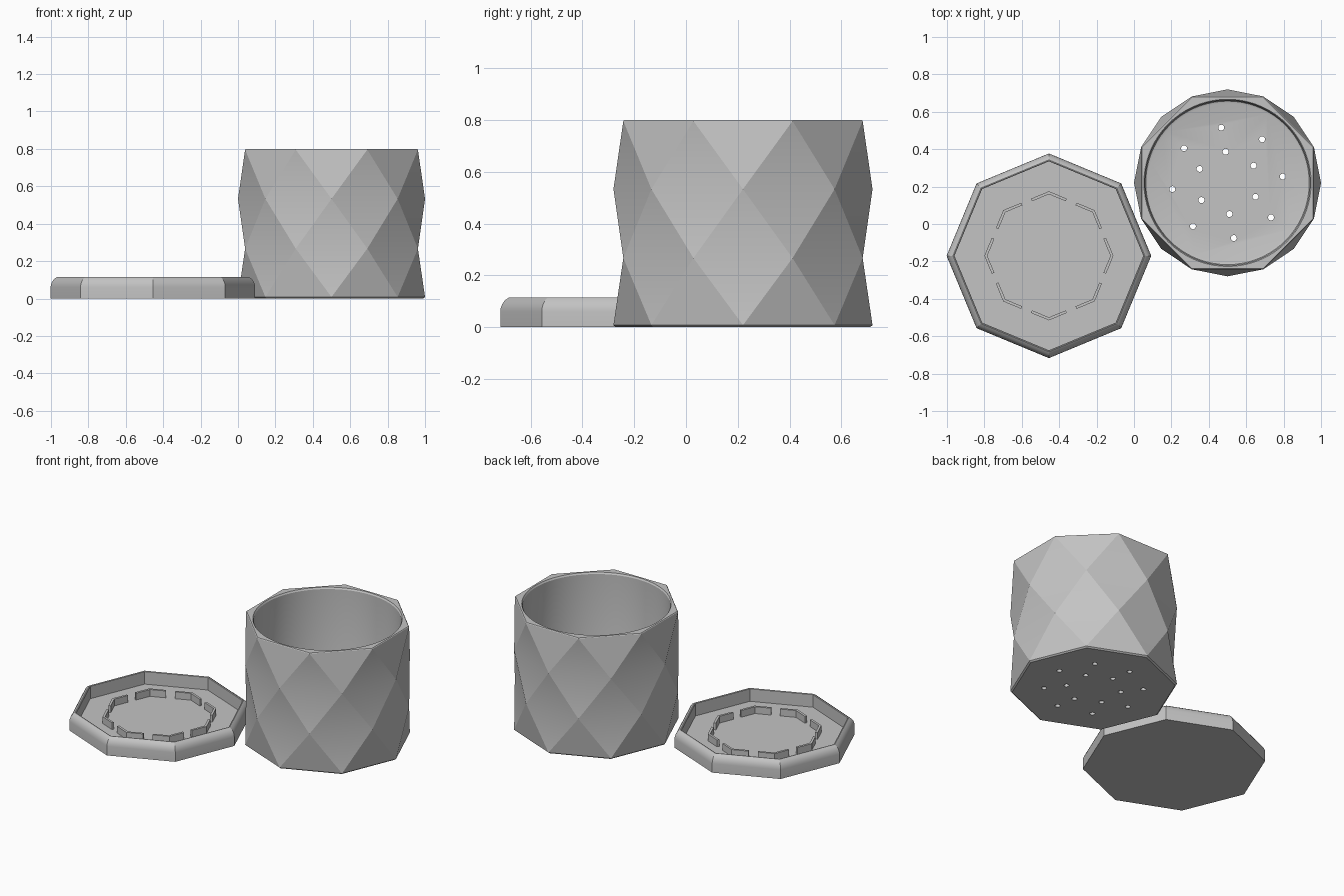
import bpy, bmesh, math
from mathutils import Matrix, Vector

if "Cube" in bpy.data.objects:
    bpy.data.objects.remove(bpy.data.objects["Cube"])

grey = bpy.data.materials.new("light_grey")
grey.diffuse_color = (0.55, 0.55, 0.55, 1)
grey.use_nodes = True
grey.node_tree.nodes["Principled BSDF"].inputs["Base Color"].default_value = grey.diffuse_color
POT = (0.5, 0.22)
TRAY = (-0.455, -0.17)


def polar(r, deg, z):
    a = math.radians(deg)
    return Vector((r * math.cos(a), r * math.sin(a), z))


def finish(name, bm, centre, angle=None):
    """Turn a bmesh into a placed, shaded object."""
    bmesh.ops.recalc_face_normals(bm, faces=bm.faces)
    me = bpy.data.meshes.new(name)
    bm.to_mesh(me)
    bm.free()
    ob = bpy.data.objects.new(name, me)
    ob.location = (*centre, 0)
    bpy.context.collection.objects.link(ob)
    me.materials.append(grey)
    if angle:
        shade(ob, angle)
    return ob


def shade(ob, angle):
    bpy.ops.object.select_all(action='DESELECT')
    ob.select_set(True)
    bpy.context.view_layer.objects.active = ob
    bpy.ops.object.shade_smooth_by_angle(angle=math.radians(angle))


def octagon_stack(rings):
    """Closed solid through octagons (radius, z, rotation); twisted pairs become triangles."""
    bm = bmesh.new()
    loops = [[bm.verts.new(polar(r, rot + 45 * i, z)) for i in range(8)] for r, z, rot in rings]
    for (a, ra), (b, rb) in zip(zip(loops, rings), zip(loops[1:], rings[1:])):
        for i in range(8):
            j = (i + 1) % 8
            if ra[2] == rb[2]:
                bm.faces.new((a[i], a[j], b[j], b[i]))
            elif rb[2] > ra[2]:
                bm.faces.new((a[i], a[j], b[i]))
                bm.faces.new((a[j], b[j], b[i]))
            else:
                bm.faces.new((a[i], b[j], b[i]))
                bm.faces.new((a[i], a[j], b[j]))
    bm.faces.new(loops[0][::-1])
    bm.faces.new(loops[-1])
    return bm


def add_cylinder(bm, r, z0, z1, sides, at=(0, 0)):
    bmesh.ops.create_cone(bm, cap_ends=True, segments=sides, radius1=r, radius2=r, depth=z1 - z0,
                          matrix=Matrix.Translation((at[0], at[1], (z0 + z1) / 2)))


# Faceted pot: alternating octagons joined by triangles, with tiny chamfers
pot = finish("pot", octagon_stack([
    (0.490, 0.0, 0), (0.5, 0.008, 0), (0.5, 0.267, 22.5),
    (0.5, 0.533, 0), (0.5, 0.796, 22.5), (0.496, 0.8, 22.5)]), POT)

# Round cavity with a small lip at the rim and a softened floor corner
bm = bmesh.new()
profile = [(0.425, 0.03), (0.437, 0.034), (0.441, 0.046), (0.441, 0.79), (0.447, 0.8), (0.447, 0.9)]
loops = [[bm.verts.new(polar(r, 360 * i / 72, z)) for i in range(72)] for r, z in profile]
for a, b in zip(loops, loops[1:]):
    for i in range(72):
        bm.faces.new((a[i], a[(i + 1) % 72], b[(i + 1) % 72], b[i]))
bm.faces.new(loops[0][::-1])
bm.faces.new(loops[-1])
cavity = finish("cavity_cutter", bm, POT)

# Drainage holes: a ring of six inside a ring of eight
bm = bmesh.new()
for count, radius, start in ((6, 0.167, 33.5), (8, 0.297, 6.5)):
    for i in range(count):
        add_cylinder(bm, 0.016, -0.1, 0.1, 16, polar(radius, start + 360 * i / count, 0)[:2])
holes = finish("drain_hole_cutter", bm, POT)

for cutter in (cavity, holes):
    mod = pot.modifiers.new(cutter.name, 'BOOLEAN')
    mod.operation = 'DIFFERENCE'
    mod.solver = 'EXACT'
    mod.object = cutter
bpy.context.view_layer.update()
pot_mesh = bpy.data.meshes.new_from_object(pot.evaluated_get(bpy.context.evaluated_depsgraph_get()))
pot.modifiers.clear()
pot.data = pot_mesh
for cutter in (cavity, holes):
    bpy.data.objects.remove(cutter)
shade(pot, 22)

# Octagonal drip tray: rounded outer wall, thin rim, sunken floor
tray = [(0.547, 0.0), (0.547, 0.06), (0.545, 0.075), (0.539, 0.09), (0.529, 0.104),
        (0.513, 0.115), (0.508, 0.115), (0.505, 0.112), (0.505, 0.03)]
finish("drip_tray", octagon_stack([(r, z, 0) for r, z in tray]), TRAY, 25)

# Angled support ribs, one around each corner of an inner octagon
R_OUT, R_IN, REACH = 0.345, 0.329, 0.39
bm = bmesh.new()
for i in range(8):
    def outline(r, z):
        p = [polar(r, 45 * (i + k), z) for k in (-1, 0, 1)]
        return [p[1].lerp(p[0], REACH), p[1], p[1].lerp(p[2], REACH)]
    section = lambda z: [bm.verts.new(v) for v in outline(R_OUT, z) + outline(R_IN, z)[::-1]]
    low, high = section(0.025), section(0.075)
    bm.faces.new(low[::-1])
    bm.faces.new(high)
    for k in range(6):
        n = (k + 1) % 6
        bm.faces.new((low[k], low[n], high[n], high[k]))
finish("support_ribs", bm, TRAY)
